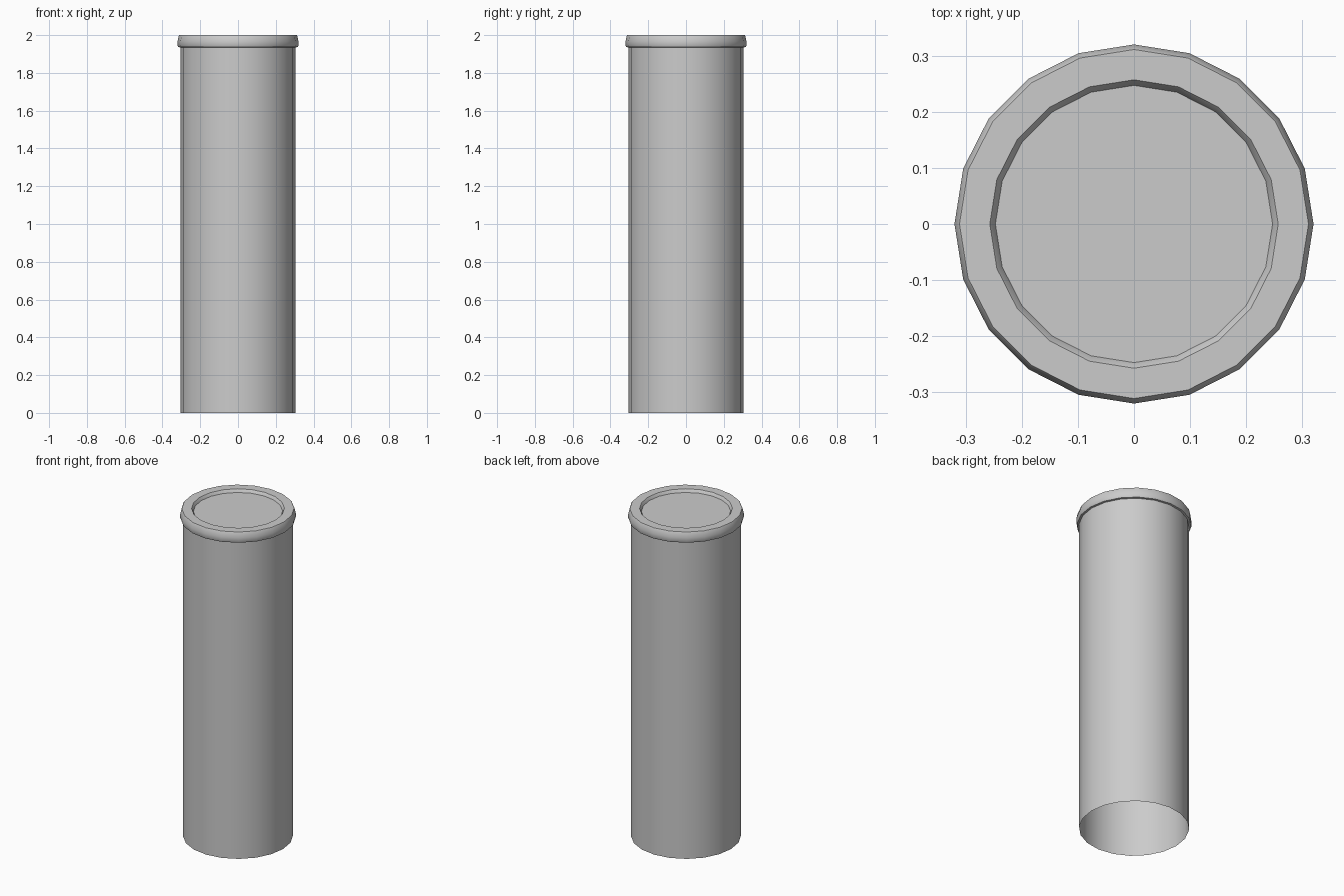
import bpy, bmesh, math

if "Cube" in bpy.data.objects:
    bpy.data.objects.remove(bpy.data.objects["Cube"])

SIDES = 20


def lathe(name, profile, cap_last=False):
    """Revolve (radius, z) points, ordered bottom-outside to top-inside."""
    bm = bmesh.new()
    rings = []
    for r, z in profile:
        rings.append([bm.verts.new((r * math.cos(2 * math.pi * i / SIDES),
                                    r * math.sin(2 * math.pi * i / SIDES), z))
                      for i in range(SIDES)])
    for a, b in zip(rings, rings[1:]):
        for i in range(SIDES):
            j = (i + 1) % SIDES
            bm.faces.new((a[i], a[j], b[j], b[i]))
    if cap_last:
        bm.faces.new(rings[-1])
    mesh = bpy.data.meshes.new(name)
    bm.to_mesh(mesh)
    bm.free()
    obj = bpy.data.objects.new(name, mesh)
    bpy.context.collection.objects.link(obj)
    bpy.ops.object.select_all(action='DESELECT')
    obj.select_set(True)
    bpy.context.view_layer.objects.active = obj
    bpy.ops.object.shade_smooth_by_angle(angle=math.radians(30))
    return obj


# Tube with open bottom, flared lip and shallow recessed lid in one skin
lathe("capped_pipe", [
    (0.305, 0.0), (0.305, 1.935),                 # tube wall
    (0.316, 1.937), (0.320, 1.945),               # lip underside
    (0.320, 1.968), (0.314, 1.995), (0.311, 2.0), # lip outside
    (0.257, 2.0), (0.252, 1.993), (0.247, 1.982), # recess wall
], cap_last=True)                                 # recessed lid
